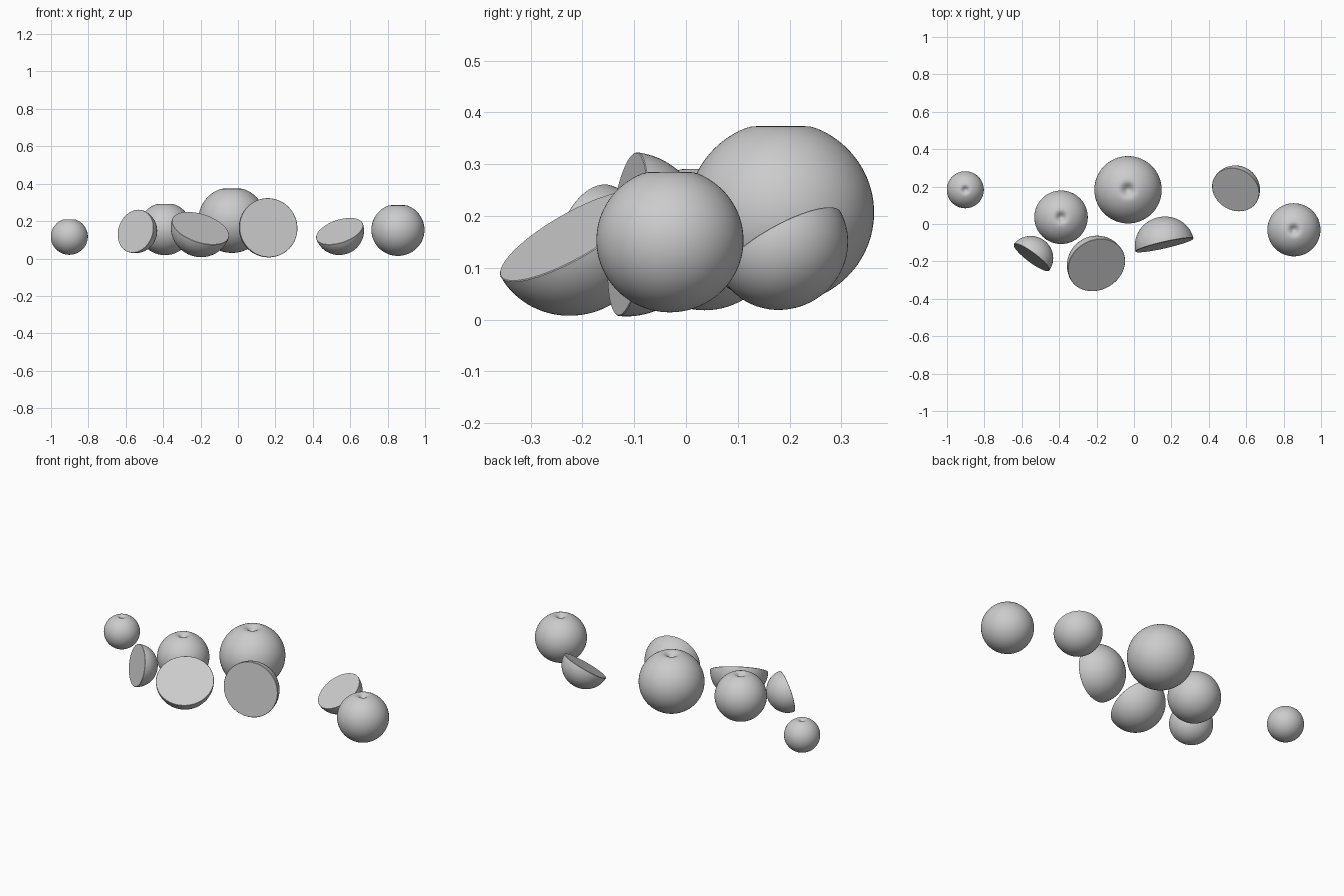
import bpy, bmesh, math
from mathutils import Vector

if "Cube" in bpy.data.objects:
    bpy.data.objects.remove(bpy.data.objects["Cube"])


def revolve(name, profile, loc, axis=(0, 0, 1), segs=64):
    """Turn an (r, z) profile running pole to pole about an axis."""
    bm = bmesh.new()
    rings = []
    for r, z in profile:
        if r < 1e-6:
            rings.append([bm.verts.new((0, 0, z))])
        else:
            rings.append([bm.verts.new((r * math.cos(2 * math.pi * i / segs),
                                        r * math.sin(2 * math.pi * i / segs), z))
                          for i in range(segs)])
    for a, b in zip(rings, rings[1:]):
        for i in range(segs):
            j = (i + 1) % segs
            if len(a) == 1:
                bm.faces.new((a[0], b[i], b[j]))
            elif len(b) == 1:
                bm.faces.new((a[i], b[0], a[j]))
            else:
                bm.faces.new((a[i], b[i], b[j], a[j]))
    bmesh.ops.recalc_face_normals(bm, faces=bm.faces[:])
    mesh = bpy.data.meshes.new(name)
    bm.to_mesh(mesh)
    bm.free()
    ob = bpy.data.objects.new(name, mesh)
    bpy.context.collection.objects.link(ob)
    ob.location = loc
    ob.rotation_euler = Vector(axis).to_track_quat('Z', 'Y').to_euler()
    bpy.ops.object.select_all(action='DESELECT')
    ob.select_set(True)
    bpy.context.view_layer.objects.active = ob
    bpy.ops.object.shade_smooth_by_angle(angle=math.radians(35))
    return ob


def whole_fruit(name, x, y, bottom, r):
    # near-sphere with a small stem dimple on top
    n = 48
    prof = []
    for k in range(n + 1):
        a = math.pi * k / n
        rho = math.sin(a) if 0 < k < n else 0
        z = 0.98 * math.cos(a)
        if k < n / 2:
            z -= 0.2 * math.exp(-(rho / 0.17) ** 2)
        prof.append((rho * r, z * r))
    revolve(name, prof, (x, y, bottom + 0.98 * r))


def half_fruit(name, centre, r, normal):
    # flat cut face with a slightly softened rim, then the dome behind it
    n = 24
    prof = [(0, 0), (0.99 * r, 0)]
    for k in range(n + 1):
        a = 0.012 + (math.pi / 2 - 0.012) * k / n
        prof.append((r * math.cos(a) if k < n else 0, -0.96 * r * math.sin(a)))
    revolve(name, prof, centre, normal)


# whole fruits
for i, args in enumerate([(-0.902, 0.183, 0.02, 0.099),
                          (-0.39, 0.036, 0.018, 0.143),
                          (-0.032, 0.183, 0.03, 0.18),
                          (0.855, -0.031, 0.014, 0.142)]):
    whole_fruit(f"whole_fruit_{i + 1}", *args)

# cut halves, each facing its own way
for i, args in enumerate([((-0.548, -0.179, 0.146), 0.118, (-0.58, -0.775, 0.22)),
                          ((-0.2, -0.22, 0.162), 0.159, (0.276, -0.476, 0.835)),
                          ((0.163, -0.113, 0.165), 0.159, (0.22, -0.97, 0.11)),
                          ((0.543, 0.183, 0.146), 0.131, (-0.28, -0.47, 0.84))]):
    half_fruit(f"half_fruit_{i + 1}", *args)
